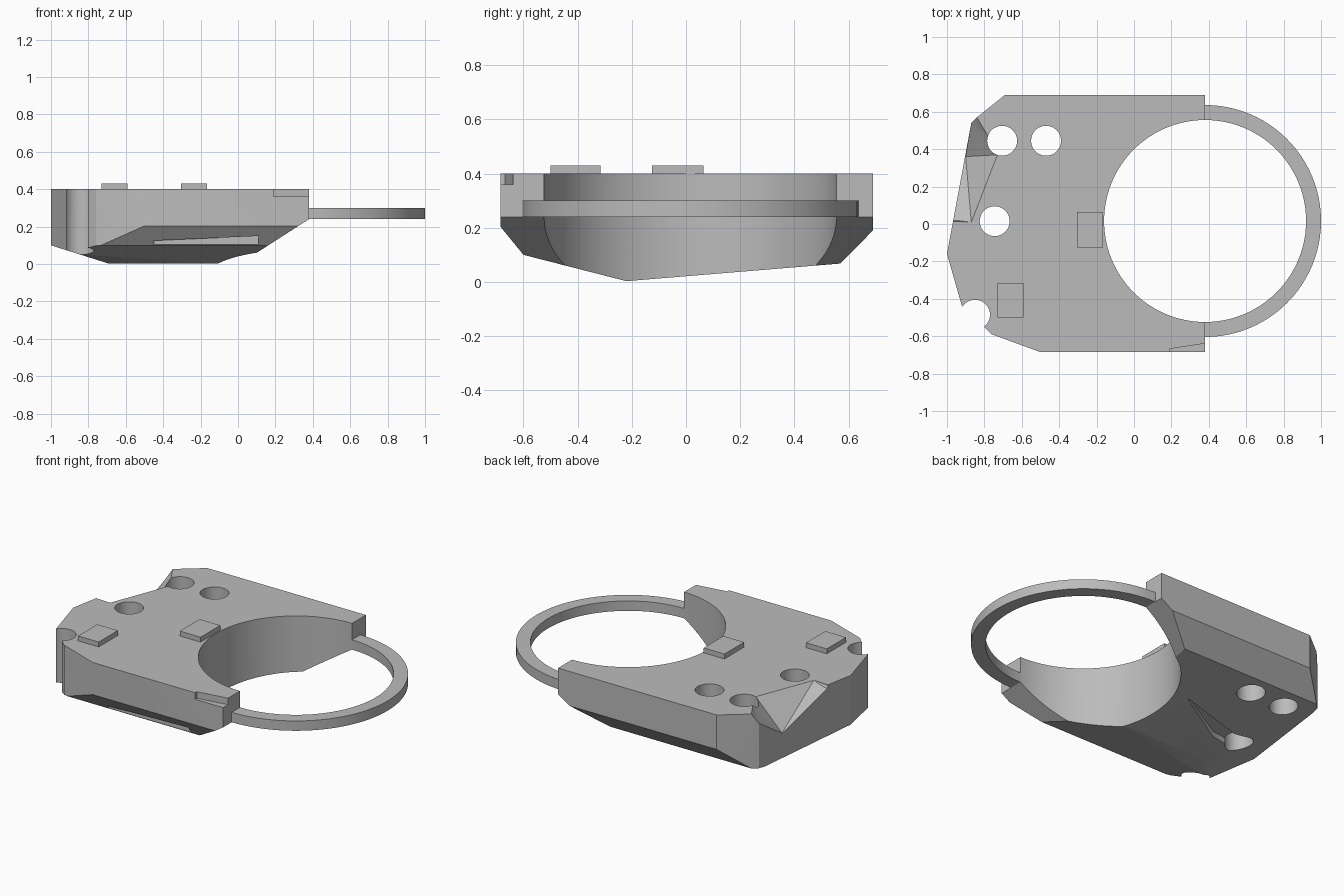
import bpy, bmesh
from math import sin, cos, pi
from mathutils import Vector

default = bpy.data.objects.get("Cube")
if default:
    bpy.data.objects.remove(default, do_unlink=True)

grey = bpy.data.materials.new("plain grey")
grey.use_nodes = True
colour = (0.5, 0.5, 0.5, 1)
grey.diffuse_color = colour
grey.node_tree.nodes["Principled BSDF"].inputs["Base Color"].default_value = colour


def make_object(name, bm):
    bmesh.ops.recalc_face_normals(bm, faces=bm.faces)
    mesh = bpy.data.meshes.new(name)
    bm.to_mesh(mesh)
    bm.free()
    mesh.materials.append(grey)
    obj = bpy.data.objects.new(name, mesh)
    bpy.context.collection.objects.link(obj)
    return obj


def prism_mesh(outline, z0, z1):
    bm = bmesh.new()
    face = bm.faces.new([bm.verts.new((x, y, z0)) for x, y in outline])
    top = bmesh.ops.extrude_face_region(bm, geom=[face])["geom"]
    for v in top:
        if isinstance(v, bmesh.types.BMVert):
            v.co.z = z1
    return bm


def prism(name, outline, z0, z1):
    return make_object(name, prism_mesh(outline, z0, z1))


def hull(name, points):
    bm = bmesh.new()
    verts = [bm.verts.new(p) for p in points]
    result = bmesh.ops.convex_hull(bm, input=verts)
    spare = {v for v in result["geom_interior"] if isinstance(v, bmesh.types.BMVert)}
    bmesh.ops.delete(bm, geom=list(spare), context="VERTS")
    return make_object(name, bm)


def arc(centre, radius, start, end, steps):
    return [(centre[0] + radius * cos(start + (end - start) * i / steps),
             centre[1] + radius * sin(start + (end - start) * i / steps))
            for i in range(steps + 1)]


def circle(centre, radius, steps):
    return arc(centre, radius, 0, 2 * pi, steps)[:-1]


def rectangle(x0, x1, y0, y1):
    return [(x0, y0), (x1, y0), (x1, y1), (x0, y1)]


def select_only(obj):
    bpy.ops.object.select_all(action="DESELECT")
    obj.select_set(True)
    bpy.context.view_layer.objects.active = obj


def smooth(obj):
    select_only(obj)
    bpy.ops.object.shade_smooth_by_angle(angle=0.4)


def cut(target, cutter):
    cutter.hide_render = True
    mod = target.modifiers.new("cut", "BOOLEAN")
    mod.operation = "DIFFERENCE"
    mod.solver = "EXACT"
    mod.object = cutter
    select_only(target)
    bpy.ops.object.modifier_apply(modifier=mod.name)
    bpy.data.objects.remove(cutter, do_unlink=True)


# Body: many-sided plate with a faceted underside
outline = [(0.38, 0.69), (-0.69, 0.69), (-0.84, 0.57), (-0.87, 0.54), (-1, -0.16),
           (-0.92, -0.44), (-0.76, -0.59), (-0.5, -0.685), (0.38, -0.685)]
bm = prism_mesh(outline, -0.1, 0.4)


def trim(point, normal):
    geom = bm.verts[:] + bm.edges[:] + bm.faces[:]
    result = bmesh.ops.bisect_plane(bm, geom=geom, plane_co=point, plane_no=Vector(normal),
                                    clear_outer=True)
    edges = [e for e in result["geom_cut"]
             if isinstance(e, bmesh.types.BMEdge) and e.is_boundary]
    bmesh.ops.edgeloop_fill(bm, edges=edges)


# Underside slopes across the depth
side = [(-0.69, 0.21), (-0.6, 0.1), (-0.22, 0.003), (0.57, 0.068), (0.69, 0.19)]
for (y0, z0), (y1, z1) in zip(side, side[1:]):
    trim((0, y0, z0), (0, z1 - z0, y0 - y1))
# Underside slopes at the left and right ends
for (x0, z0), (x1, z1) in [((-1, 0.1), (-0.7, 0.005)), ((0.1, 0.06), (0.38, 0.24))]:
    trim((x0, 0, z0), (z1 - z0, 0, x0 - x1))
body = make_object("body", bm)

# Large bore, through holes and the round edge notch
centre = (0.38, 0.016)
cut(body, prism("bore_cutter", circle(centre, 0.54, 96), -0.5, 1))
for spot in [(-0.705, 0.445), (-0.47, 0.445), (-0.745, 0.015), (-0.85, -0.485)]:
    cut(body, prism("hole_cutter", circle(spot, 0.08, 40), -0.5, 1))

# Step in the top front corner
cut(body, prism("step_cutter", [(0.19, -0.8), (0.5, -0.8), (0.5, -0.62), (0.19, -0.668)],
                0.36, 0.6))

# Long recess in the front slope
cut(body, hull("recess_cutter", [(x, y, z) for x, top in [(-0.45, 0.125), (0.11, 0.15)]
                                 for y in (-0.75, -0.603) for z in (0.0, top)]))

# Wedge groove under the body
cut(body, prism("groove_cutter", [(-0.22, 0.2), (-0.66, 0.08), (-0.78, 0.1),
                                  (-0.78, -0.04), (-0.58, -0.01)], -0.2, 0.055))

# Broken, sloping scoop at the left end
cut(body, hull("scoop_cutter", [
    (-0.84, 0.57, 0.4), (-0.78, 0.47, 0.4), (-0.73, 0.37, 0.4), (-0.87, 0.01, 0.4),
    (-0.95, 0.02, 0.38), (-0.9, 0.36, 0.22), (-0.87, 0.54, 0.34),
    (-1.1, 0.36, 0.22), (-1.1, 0.02, 0.38), (-1.1, 0.57, 0.34),
    (-1.1, 0.02, 0.5), (-1.1, 0.57, 0.5), (-0.84, 0.57, 0.5), (-0.73, 0.37, 0.5),
    (-0.87, 0.01, 0.5)]))
smooth(body)

# Half ring closing the bore
ring = prism("half_ring", arc(centre, 0.62, -pi / 2, pi / 2, 48)
             + arc(centre, 0.54, pi / 2, -pi / 2, 48), 0.24, 0.3)
smooth(ring)

# Raised pads on the top
prism("front_pad", rectangle(-0.73, -0.59, -0.5, -0.315), 0.39, 0.43)
prism("middle_pad", rectangle(-0.305, -0.165, -0.125, 0.065), 0.39, 0.43)
